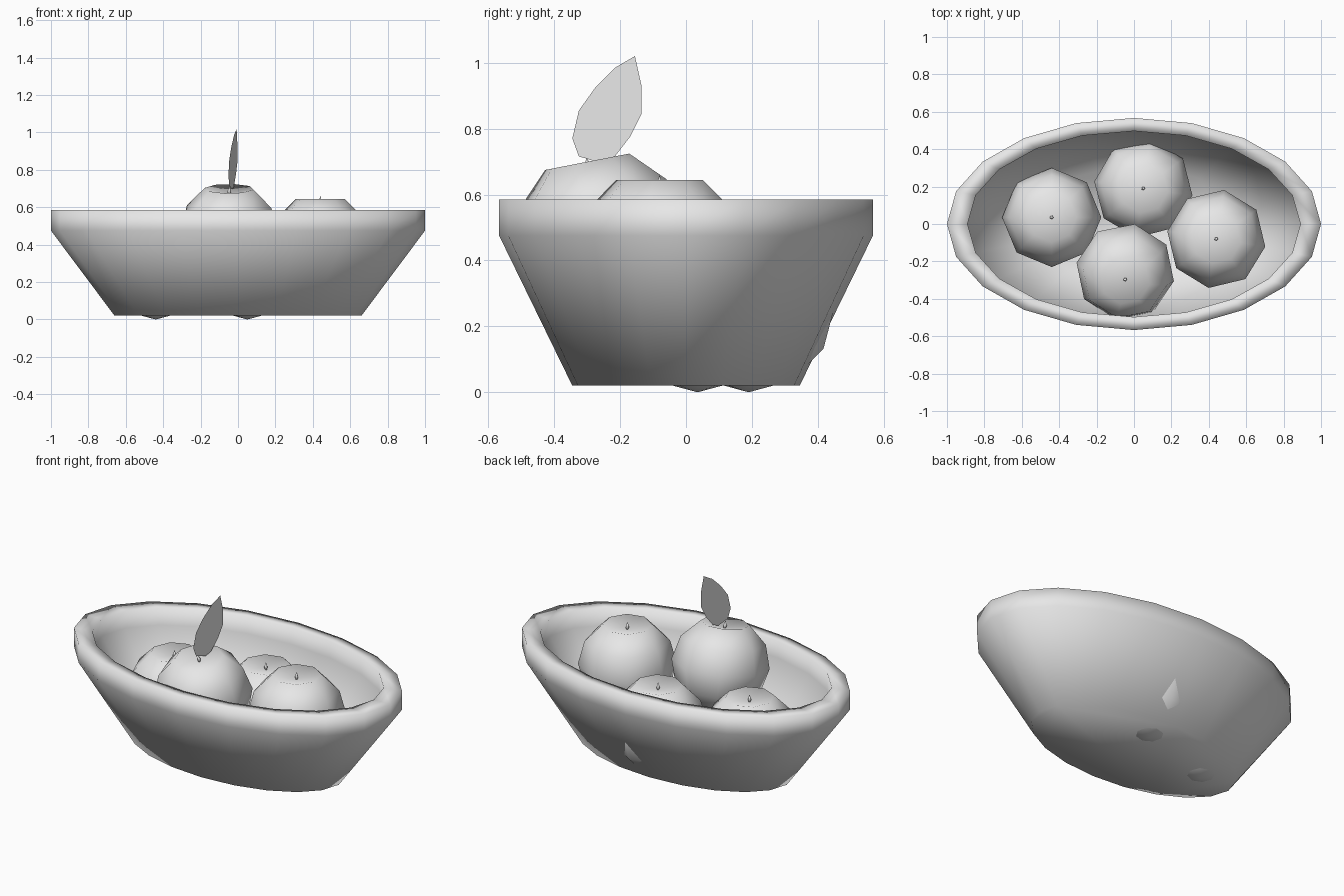
import bpy, bmesh
from math import sin, cos, pi, radians
from mathutils import Matrix, Vector

if "Cube" in bpy.data.objects:
    bpy.data.objects.remove(bpy.data.objects["Cube"], do_unlink=True)

grey = bpy.data.materials.new("plain grey")
grey.use_nodes = True
grey.diffuse_color = (0.8, 0.8, 0.8, 1)
grey.node_tree.nodes["Principled BSDF"].inputs["Base Color"].default_value = (0.8, 0.8, 0.8, 1)


def finish(bm, name, smooth=True, matrix=None):
    mesh = bpy.data.meshes.new(name)
    for f in bm.faces:
        f.smooth = smooth
    bm.to_mesh(mesh)
    bm.free()
    mesh.materials.append(grey)
    obj = bpy.data.objects.new(name, mesh)
    if matrix:
        obj.matrix_world = matrix
    bpy.context.collection.objects.link(obj)
    return obj


def lathe(bm, rings, sides):
    """Skin elliptical rings (rx, ry, z); a zero radius makes a pole."""
    loops = []
    for rx, ry, z in rings:
        count = sides if rx else 1
        loops.append([bm.verts.new((rx * cos(2 * pi * i / sides),
                                    ry * sin(2 * pi * i / sides), z))
                      for i in range(count)])
    for a, b in zip(loops, loops[1:]):
        for i in range(sides):
            j = (i + 1) % sides
            quad = [a[i % len(a)], a[j % len(a)], b[j % len(b)], b[i % len(b)]]
            bm.faces.new(list(dict.fromkeys(quad)))
    for loop in (loops[0], loops[-1]):
        if len(loop) > 1:
            bm.faces.new(loop)
    bmesh.ops.recalc_face_normals(bm, faces=bm.faces)


# Oval bowl: outer wall, upright rim band, then the inner wall and floor
bm = bmesh.new()
lathe(bm, [(0.66, 0.345, 0.02), (1, 0.567, 0.475), (1, 0.567, 0.585),
           (0.89, 0.497, 0.585), (0.89, 0.497, 0.485), (0.59, 0.30, 0.07)], 20)
finish(bm, "bowl")

# Fruit: eight-sided balls with a dimple on top and a small pointed stem
R = 0.265
DIMPLE = 0.20


def fruit(name, centre, turn, lean=0):
    place = (Matrix.Translation(centre) @ Matrix.Rotation(radians(lean), 4, 'X')
             @ Matrix.Rotation(radians(turn), 4, 'Z'))
    rings = [(0, 0, -R)]
    for k in range(1, 6):
        a = k * pi / 6
        rings.append((R * sin(a), R * sin(a), -R * cos(a)))
    rings.append((0, 0, DIMPLE))
    bm = bmesh.new()
    lathe(bm, rings, 8)
    finish(bm, name, matrix=place)
    bm = bmesh.new()
    lathe(bm, [(0.004, 0.004, DIMPLE - 0.005), (0.010, 0.010, DIMPLE + 0.015),
               (0, 0, DIMPLE + 0.045)], 5)
    finish(bm, name + "_stem", matrix=place)


fruit("left_fruit", (0.44, -0.08, 0.415), -9)
fruit("right_fruit", (-0.44, 0.035, R), 0)
fruit("back_fruit", (0.05, 0.19, R), -8)
fruit("front_fruit", (-0.047, -0.256, 0.474), -11, 11)

# Single upright leaf on the front fruit, slightly turned
outline = [(-0.305, 0.71), (-0.26, 0.695), (-0.22, 0.71), (-0.17, 0.775),
           (-0.135, 0.845), (-0.135, 0.93), (-0.155, 1.02), (-0.215, 0.985),
           (-0.275, 0.925), (-0.325, 0.855), (-0.345, 0.77), (-0.325, 0.715)]
bm = bmesh.new()
bm.faces.new([bm.verts.new(Vector((-0.05 + 0.23 * (y + 0.34), y, z)))
              for y, z in outline])
finish(bm, "leaf", smooth=False)
